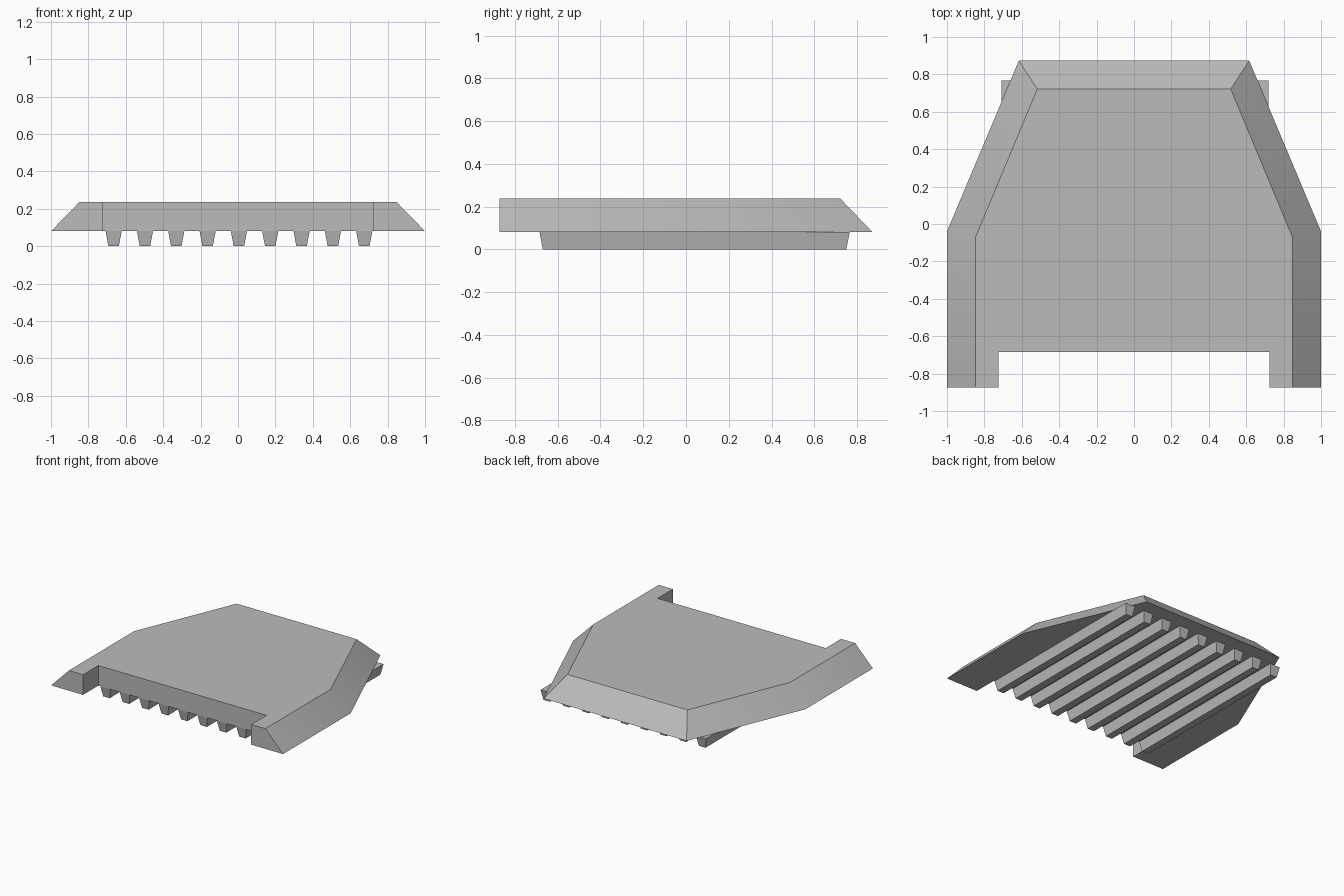
import bpy, bmesh

cube = bpy.data.objects.get("Cube")
if cube:
    bpy.data.objects.remove(cube, do_unlink=True)

grey = bpy.data.materials.new("plain grey")
grey.use_nodes = True
COLOR = (0.5, 0.5, 0.5, 1)
grey.diffuse_color = COLOR
grey.node_tree.nodes["Principled BSDF"].inputs["Base Color"].default_value = COLOR

BASE, TOP = 0.08, 0.237
FRONT, NOTCH_Y, NOTCH_X = -0.873, -0.685, 0.725


def loft(name, lower, upper, z0, z1):
    """Solid between two matching counter-clockwise outlines."""
    bm = bmesh.new()
    low = [bm.verts.new((x, y, z0)) for x, y in lower]
    high = [bm.verts.new((x, y, z1)) for x, y in upper]
    bm.faces.new(low[::-1])
    bm.faces.new(high)
    n = len(low)
    for i in range(n):
        j = (i + 1) % n
        bm.faces.new((low[i], low[j], high[j], high[i]))
    bmesh.ops.recalc_face_normals(bm, faces=bm.faces)
    mesh = bpy.data.meshes.new(name)
    bm.to_mesh(mesh)
    bm.free()
    mesh.materials.append(grey)
    obj = bpy.data.objects.new(name, mesh)
    bpy.context.collection.objects.link(obj)
    return obj


def mirrored(half):
    return half + [(-x, y) for x, y in reversed(half)]


def rectangle(cx, half_width, y0, y1):
    return [(cx - half_width, y0), (cx + half_width, y0),
            (cx + half_width, y1), (cx - half_width, y1)]


# Notched plate with sloping sides and back
notch = [(NOTCH_X, NOTCH_Y), (NOTCH_X, FRONT)]
lower = mirrored(notch + [(1, FRONT), (1, -0.04), (0.616, 0.873)])
upper = mirrored(notch + [(0.847, FRONT), (0.847, -0.07), (0.517, 0.722)])
plate = loft("tapered_plate", lower, upper, BASE, TOP)
bpy.context.view_layer.objects.active = plate
plate.select_set(True)
bpy.ops.object.shade_smooth_by_angle(angle=0.52)

# Tapered ribs underneath
for i in range(9):
    x = 0.005 + (i - 4) * 0.1675
    loft(f"rib_{i + 1}", rectangle(x, 0.028, -0.67, 0.75),
         rectangle(x, 0.043, NOTCH_Y, 0.766), 0, BASE)
